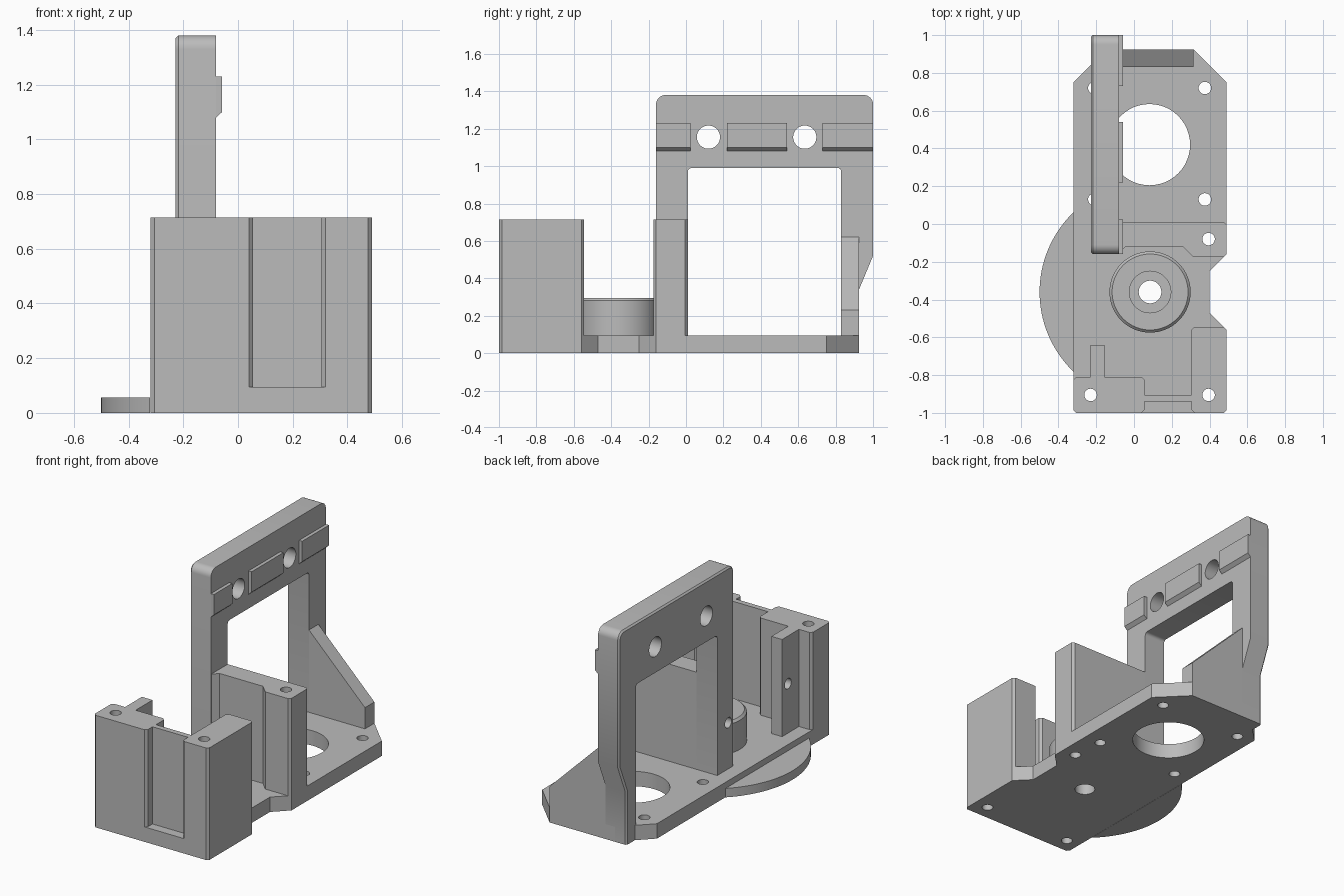
import bpy
import bmesh
from math import sin, cos, pi, radians
from mathutils import Vector

if "Cube" in bpy.data.objects:
    bpy.data.objects.remove(bpy.data.objects["Cube"], do_unlink=True)

grey = bpy.data.materials.new("light grey plastic")
grey.use_nodes = True
grey.diffuse_color = (0.5, 0.5, 0.5, 1)
grey.node_tree.nodes["Principled BSDF"].inputs["Base Color"].default_value = (0.5, 0.5, 0.5, 1)

PLATE = 0.095      # base plate thickness
TOP = 0.715        # block height
CX, CY = 0.085, -0.36   # axis of the boss and disc


def arc(cx, cy, r, a0, a1, n):
    steps = [radians(a0 + (a1 - a0) * i / n) for i in range(n + 1)]
    return [(cx + r * cos(a), cy + r * sin(a)) for a in steps]


def circle(cx, cy, r, n=48):
    return arc(cx, cy, r, 0, 360, n)[:-1]


def prism(name, points, lo, hi, axis="z", edge_bevel=None):
    """Extrude a 2D outline along an axis; outline axes are (y,z), (x,z) or (x,y)."""
    place = {"x": lambda a, b, t: (t, a, b),
             "y": lambda a, b, t: (a, t, b),
             "z": lambda a, b, t: (a, b, t)}[axis]
    bm = bmesh.new()
    face = bm.faces.new([bm.verts.new(place(a, b, lo)) for a, b in points])
    new = bmesh.ops.extrude_face_region(bm, geom=[face])["geom"]
    move = Vector(place(0, 0, hi - lo))
    bmesh.ops.translate(bm, vec=move, verts=[v for v in new if isinstance(v, bmesh.types.BMVert)])
    bmesh.ops.recalc_face_normals(bm, faces=bm.faces)
    if edge_bevel:
        edges = [e for e in bm.edges if edge_bevel((e.verts[0].co + e.verts[1].co) / 2)]
        bmesh.ops.bevel(bm, geom=edges, offset=0.01, segments=1, affect="EDGES")
    mesh = bpy.data.meshes.new(name)
    bm.to_mesh(mesh)
    bm.free()
    mesh.materials.append(grey)
    obj = bpy.data.objects.new(name, mesh)
    bpy.context.collection.objects.link(obj)
    return obj


def drill(obj, cx, cy, r, lo, hi, axis="z"):
    """Cut a round hole and discard the cutter."""
    cutter = prism("cutter", circle(cx, cy, r), lo, hi, axis)
    cutter.hide_render = True
    mod = obj.modifiers.new("hole", "BOOLEAN")
    mod.operation = "DIFFERENCE"
    mod.solver = "EXACT"
    mod.object = cutter
    bpy.context.view_layer.objects.active = obj
    bpy.ops.object.modifier_apply(modifier=mod.name)
    bpy.data.objects.remove(cutter, do_unlink=True)


# Base plate with clipped corners and a side notch
base = prism("base_plate", [
    (-0.305, -1), (0.475, -1), (0.49, -0.985), (0.49, -0.56), (0.4, -0.47),
    (0.4, -0.25), (0.49, -0.16), (0.49, 0.75), (0.315, 0.925),
    (-0.145, 0.925), (-0.32, 0.75), (-0.32, -0.985)], 0, PLATE)

# Thin disc segment standing out on the right side
disc = prism("side_disc", arc(CX, CY, 0.585, 134, 226, 40), 0, 0.057)

# Front block: two posts joined by a thin wall, with a rear tab
front = prism("front_block", [
    (-0.305, -1), (0.04, -1), (0.055, -0.985), (0.055, -0.94), (0.305, -0.94),
    (0.305, -0.985), (0.32, -1), (0.475, -1), (0.49, -0.985), (0.49, -0.56),
    (0.475, -0.545), (0.32, -0.545), (0.305, -0.56), (0.305, -0.905),
    (0.055, -0.905), (0.055, -0.825), (0.04, -0.81), (-0.155, -0.81),
    (-0.155, -0.64), (-0.23, -0.64), (-0.23, -0.81), (-0.305, -0.81),
    (-0.32, -0.825), (-0.32, -0.985)], PLATE, TOP)

# Middle wall with a thicker left end
middle = prism("middle_wall", [
    (-0.08, -0.155), (-0.045, -0.12), (0.26, -0.12), (0.315, -0.175),
    (0.475, -0.175), (0.49, -0.16), (0.49, -0.005), (0.475, 0.01),
    (-0.08, 0.01)], PLATE, TOP)

# Tall open frame with rounded top corners
outline = ([(-0.16, PLATE)] + arc(-0.11, 1.33, 0.05, 180, 90, 8)
           + arc(0.95, 1.33, 0.05, 90, 0, 8)
           + [(1, 0.52), (0.925, 0.34), (0.925, 0), (0.83, 0)]
           + arc(0.81, 0.97, 0.02, 0, 90, 4) + arc(0.03, 0.97, 0.02, 90, 180, 4)
           + [(0.01, PLATE)])
frame = prism("tall_frame", outline, -0.228, -0.08, "x",
              lambda c: c.x < -0.22 and c.z > 0.1
              and (c.y < -0.1 or c.y > 0.9 or c.z > 1.2))

# Raised pads along the frame's top bar
for i, (y0, y1) in enumerate([(-0.16, 0.025), (0.22, 0.54), (0.73, 1)]):
    prism("frame_pad_%d" % (i + 1),
          [(-0.08, 1.08), (-0.058, 1.1), (-0.058, 1.23), (-0.08, 1.23)], y0, y1, "y")

# Sloping brace at the back
prism("rear_brace", [(-0.08, PLATE), (0.315, PLATE), (0.315, 0.23), (-0.08, 0.62)],
      0.83, 0.925, "y")

# Round boss with chamfered rim
boss = prism("bearing_boss", circle(CX, CY, 0.215, 64), PLATE, 0.295)
bm = bmesh.new()
bm.from_mesh(boss.data)
rim = [e for e in bm.edges if all(v.co.z > 0.29 for v in e.verts)]
bmesh.ops.bevel(bm, geom=rim, offset=0.014, segments=1, affect="EDGES")
bm.to_mesh(boss.data)
bm.free()
drill(boss, CX, CY, 0.11, 0.18, 0.4)
for part in (boss, base):
    drill(part, CX, CY, 0.06, -0.1, 0.4)

# Large opening and screw holes
drill(base, 0.082, 0.42, 0.215, -0.1, 0.2)
for x in (-0.21, 0.375):
    for y in (0.13, 0.72):
        drill(base, x, y, 0.033, -0.1, 0.2)
for part, x, y in [(front, -0.23, -0.905), (front, 0.395, -0.905), (middle, 0.395, -0.08)]:
    for p in (part, base):
        drill(p, x, y, 0.033, -0.1, 1)

# Cross holes in the frame, its upright and the tab
for y in (0.12, 0.635):
    drill(frame, y, 1.155, 0.062, -0.4, 0.1, "x")
drill(frame, -0.1, 0.39, 0.033, -0.4, -0.09, "x")
drill(front, -0.7, 0.41, 0.033, -0.4, -0.1, "x")

# Smooth round surfaces, keep edges sharp
bpy.ops.object.select_all(action="DESELECT")
for obj in (base, disc, front, middle, frame, boss):
    obj.select_set(True)
bpy.context.view_layer.objects.active = base
bpy.ops.object.shade_smooth_by_angle(angle=radians(25))
